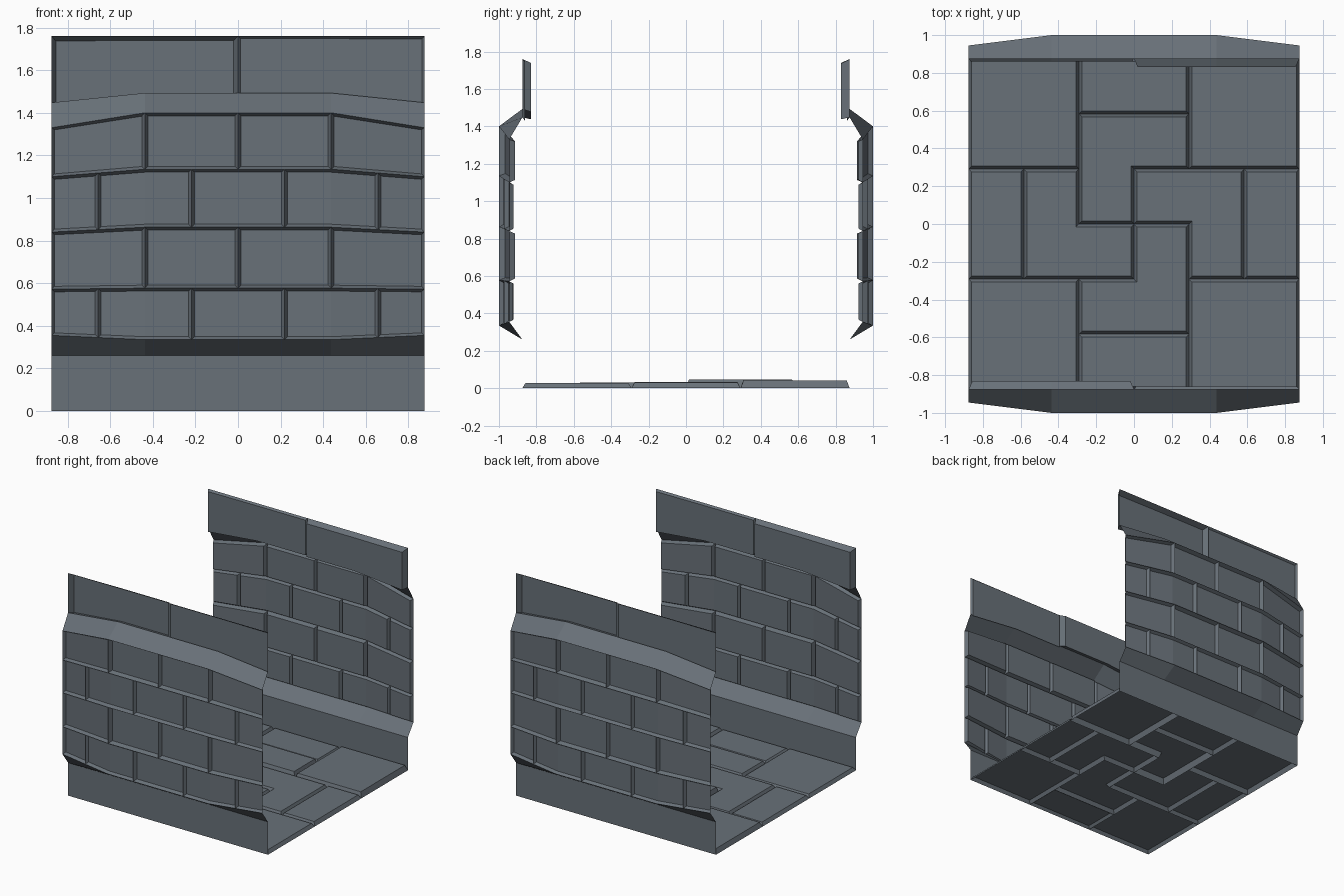
import bpy, bmesh, math, random
from mathutils import Vector

if "Cube" in bpy.data.objects:
    bpy.data.objects.remove(bpy.data.objects["Cube"])

random.seed(4)
stone = bpy.data.materials.new("blue grey stone")
stone.diffuse_color = (0.14, 0.165, 0.19, 1)
stone.use_nodes = True
stone.node_tree.nodes["Principled BSDF"].inputs["Base Color"].default_value = stone.diffuse_color

H = 0.875          # half length of the corridor
K = H / 2          # where the bulging walls bend


def block(bm, poly, depth, inset):
    """Bevelled stone without a back, on a rectilinear anticlockwise outline."""
    pts = [Vector(p) for p in poly]
    n = len(pts)
    low, high = [], []
    for i, p in enumerate(pts):
        a = (p - pts[i - 1]).normalized()
        b = (pts[(i + 1) % n] - p).normalized()
        q = p + inset * Vector((-a.y - b.y, a.x + b.x))
        low.append(bm.verts.new((p.x, p.y, 0)))
        high.append(bm.verts.new((q.x, q.y, depth)))
    bm.faces.new(high)
    for i in range(n):
        j = (i + 1) % n
        bm.faces.new((low[i], low[j], high[j], high[i]))


def rect(x0, y0, x1, y1):
    return [(x0, y0), (x1, y0), (x1, y1), (x0, y1)]


def finish(bm, name):
    me = bpy.data.meshes.new(name)
    bm.to_mesh(me)
    bm.free()
    me.materials.append(stone)
    ob = bpy.data.objects.new(name, me)
    bpy.context.collection.objects.link(ob)
    return ob


# Floor: pinwheel of L-shaped slabs surrounded by rectangular ones
u = H / 3
ell_a = [(-1, 0), (0, 0), (0, 1), (1, 1), (1, 2), (-1, 2)]
ell_b = [(0, 0), (1, 0), (1, -1), (2, -1), (2, 1), (0, 1)]
tiles = [
    (ell_a, .047), (ell_b, .032),
    ([(-x, -y) for x, y in ell_a], .03), ([(-x, -y) for x, y in ell_b], .03),
    (rect(-3, 1, -1, 3), .036), (rect(-1, 2, 1, 3), .032), (rect(1, 1, 3, 3), .042),
    (rect(-3, -1, -2, 1), .026), (rect(2, -1, 3, 1), .03),
    (rect(-3, -3, -1, -1), .025), (rect(-1, -3, 1, -2), .02), (rect(1, -3, 3, -1), .027),
]
bm = bmesh.new()
for poly, h in tiles:
    block(bm, [(x * u, y * u) for x, y in poly], h, 0.016)
finish(bm, "floor_slabs")

# Wall profile: height at middle, height change at ends, distance middle / ends
profile = [
    (0, 0, H, H), (.26, 0, H, H), (.335, .02, 1, .945), (.577, -.005, 1, .945),
    (.863, -.023, 1, .945), (1.135, -.035, 1, .945), (1.40, -.07, 1, .945),
    (1.493, -.045, H, H), (1.76, 0, H, H),
]


def warp(x, v, d):
    """Flat wall coordinates (along, up, depth) to the bulging wall."""
    w = max(0, (abs(x) - K) / (H - K))
    for a, b in zip(profile, profile[1:]):
        if v <= b[0] + 1e-5:
            break
    t = (v - a[0]) / (b[0] - a[0])
    dz, ym, ye = (a[i] + (b[i] - a[i]) * t for i in (1, 2, 3))
    z = v + w * dz
    if d > 1e-4 and 1.49 < v < 1.6:      # coping overhangs on the inside
        z -= 0.035
    return Vector((x, -(ym + (ye - ym) * w) + d, z))


bm = bmesh.new()
# Plain bands: plinth, lower flare, upper slope
for k in (0, 1, 6):
    block_pts = rect(-H, profile[k][0], H, profile[k + 1][0])
    bm.faces.new([bm.verts.new((x, v, 0)) for x, v in block_pts])
# Four courses of bricks in running bond
for row in range(4):
    z0, z1 = profile[row + 2][0], profile[row + 3][0]
    joints = [-H, -K, 0, K, H] if row % 2 else [-H, -K * 1.5, -K / 2, K / 2, K * 1.5, H]
    for x0, x1 in zip(joints, joints[1:]):
        block(bm, rect(x0, z0, x1, z1), random.uniform(.022, .034), 0.014)
# Two coping slabs, one thick and one thin
block(bm, rect(-H, 1.493, 0, 1.76), .045, 0.02)
block(bm, rect(0, 1.493, H, 1.76), .015, 0.012)
# Cut at the bends, then bulge the wall
for x in (-K, K):
    bmesh.ops.bisect_plane(bm, geom=bm.verts[:] + bm.edges[:] + bm.faces[:],
                           plane_co=(x, 0, 0), plane_no=(1, 0, 0), dist=1e-5)
for v in bm.verts:
    v.co = warp(*v.co)
bmesh.ops.reverse_faces(bm, faces=bm.faces[:])
front = finish(bm, "front_wall")

# Back wall is the front wall turned round
back = bpy.data.objects.new("back_wall", front.data.copy())
back.rotation_euler.z = math.pi
bpy.context.collection.objects.link(back)
